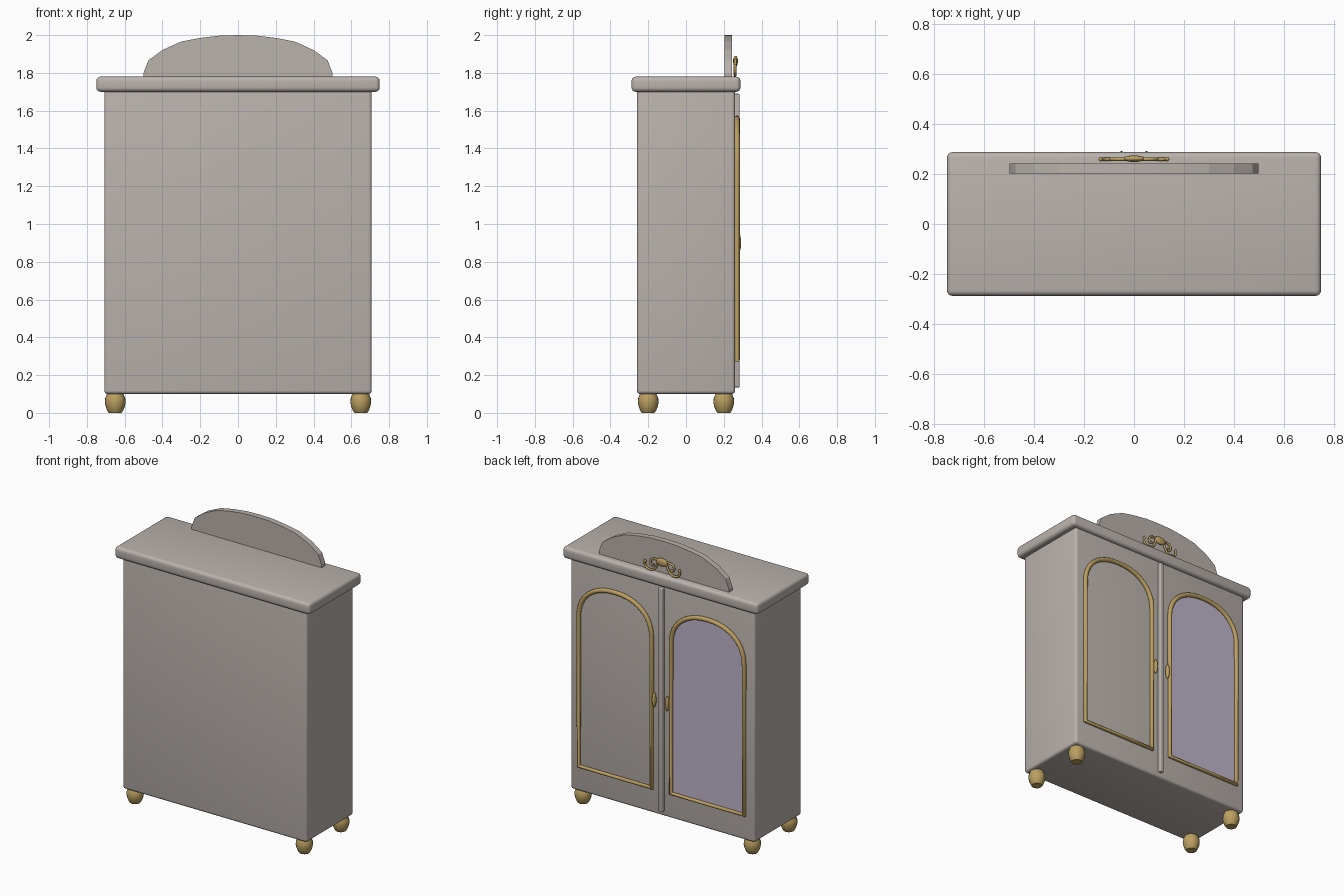
import bpy, bmesh, math

if "Cube" in bpy.data.objects:
    bpy.data.objects.remove(bpy.data.objects["Cube"])

def material(name, rgb):
    m = bpy.data.materials.new(name)
    m.diffuse_color = (*rgb, 1)
    m.use_nodes = True
    m.node_tree.nodes["Principled BSDF"].inputs["Base Color"].default_value = m.diffuse_color
    return m

PAINT = material("greige paint", (0.49, 0.445, 0.415))
GOLD = material("gold", (0.50, 0.35, 0.12))
MIRROR = material("lilac mirror", (0.52, 0.46, 0.60))

def finish(ob, mat, smooth=True):
    ob.data.materials.clear()
    ob.data.materials.append(mat)
    if smooth:
        bpy.ops.object.select_all(action='DESELECT')
        ob.select_set(True)
        bpy.context.view_layer.objects.active = ob
        bpy.ops.object.shade_smooth_by_angle(angle=math.radians(40))
    return ob

def from_bmesh(name, bm, mat, smooth=True):
    bmesh.ops.recalc_face_normals(bm, faces=bm.faces)
    me = bpy.data.meshes.new(name)
    bm.to_mesh(me)
    bm.free()
    ob = bpy.data.objects.new(name, me)
    bpy.context.collection.objects.link(ob)
    return finish(ob, mat, smooth)

def box(name, lo, hi, bevel, mat):
    bm = bmesh.new()
    bmesh.ops.create_cube(bm, size=1)
    for v in bm.verts:
        for i in range(3):
            v.co[i] = lo[i] if v.co[i] < 0 else hi[i]
    bmesh.ops.bevel(bm, geom=bm.edges[:], offset=bevel, segments=4,
                    profile=0.5, affect='EDGES')
    return from_bmesh(name, bm, mat)

def plate(name, pts, y0, y1, mat):
    # outline in x, z given thickness along y
    bm = bmesh.new()
    face = bm.faces.new([bm.verts.new((x, y0, z)) for x, z in pts])
    ext = bmesh.ops.extrude_face_region(bm, geom=[face])
    for g in ext['geom']:
        if isinstance(g, bmesh.types.BMVert):
            g.co.y = y1
    return from_bmesh(name, bm, mat, False)

def tube(name, pts, y, radius, mat, cyclic=False, smooth_path=False):
    cu = bpy.data.curves.new(name, 'CURVE')
    cu.dimensions = '3D'
    cu.bevel_depth = radius
    cu.bevel_resolution = 3
    cu.use_fill_caps = True
    if smooth_path:
        sp = cu.splines.new('BEZIER')
        sp.bezier_points.add(len(pts) - 1)
        for p, (x, z) in zip(sp.bezier_points, pts):
            p.co = (x, y, z)
            p.handle_left_type = p.handle_right_type = 'AUTO'
        sp.resolution_u = 6
    else:
        sp = cu.splines.new('POLY')
        sp.points.add(len(pts) - 1)
        for p, (x, z) in zip(sp.points, pts):
            p.co = (x, y, z, 1)
    sp.use_cyclic_u = cyclic
    ob = bpy.data.objects.new(name, cu)
    bpy.context.collection.objects.link(ob)
    bpy.ops.object.select_all(action='DESELECT')
    ob.select_set(True)
    bpy.context.view_layer.objects.active = ob
    bpy.ops.object.convert(target='MESH')
    return finish(bpy.context.view_layer.objects.active, mat)

def ellipsoid(name, loc, radii, mat):
    bm = bmesh.new()
    bmesh.ops.create_uvsphere(bm, u_segments=20, v_segments=12, radius=1)
    for v in bm.verts:
        v.co = [loc[i] + v.co[i] * radii[i] for i in range(3)]
    return from_bmesh(name, bm, mat)

def lathe(name, loc, profile, mat, n=20):
    bm = bmesh.new()
    rings = [[bm.verts.new((loc[0] + r * math.cos(2 * math.pi * i / n),
                            loc[1] + r * math.sin(2 * math.pi * i / n), z))
              for i in range(n)] for r, z in profile]
    for a, b in zip(rings, rings[1:]):
        for i in range(n):
            j = (i + 1) % n
            bm.faces.new((a[i], a[j], b[j], b[i]))
    bm.faces.new(rings[0])
    bm.faces.new(rings[-1])
    return from_bmesh(name, bm, mat)

def arch(cx, half, bottom, spring, top, n=24, e=2.2):
    # straight sides with a slightly squared elliptical head
    pts = [(cx - half, bottom), (cx + half, bottom)]
    for i in range(n + 1):
        t = math.pi * i / n
        c, s = math.cos(t), max(math.sin(t), 0)
        pts.append((cx + half * math.copysign(abs(c) ** (2 / e), c),
                    spring + (top - spring) * s ** (2 / e)))
    return pts

# cabinet carcass and top
box("cabinet_body", (-0.708, -0.26, 0.10), (0.708, 0.26, 1.715), 0.018, PAINT)
box("cabinet_top", (-0.75, -0.288, 1.70), (0.75, 0.288, 1.78), 0.022, PAINT)

# curved crest board, faceted outline
half = [(0.5, 1.77), (0.5, 1.80), (0.475, 1.866), (0.4, 1.921),
        (0.3, 1.966), (0.2, 1.985), (0.1, 1.997)]
plate("crest_board", half + [(0, 2.0)] + [(-x, z) for x, z in reversed(half)],
      0.203, 0.243, PAINT)

# strip between the doors
box("door_strip", (-0.015, 0.25, 0.135), (0.015, 0.283, 1.69), 0.006, PAINT)

# doors: gilded frames, handles, mirror on one side
for side, sx in (("left", 1), ("right", -1)):
    tube(side + "_door_frame", arch(sx * 0.355, 0.28, 0.28, 1.32, 1.56),
         0.27, 0.015, GOLD, cyclic=True)
    ellipsoid(side + "_handle", (sx * 0.05, 0.277, 0.90),
              (0.013, 0.015, 0.052), GOLD)
plate("mirror_panel", arch(-0.355, 0.28, 0.28, 1.32, 1.56), 0.259, 0.266, MIRROR)

# crest ornament
ellipsoid("ornament_boss", (0, 0.262, 1.862), (0.045, 0.013, 0.028), GOLD)
outer = [(0.135, 1.835), (0.13, 1.805), (0.10, 1.788), (0.065, 1.797),
         (0.045, 1.822), (0.035, 1.85)]
inner = [(0.03, 1.868), (0.065, 1.868), (0.09, 1.846), (0.083, 1.822),
         (0.066, 1.826)]
for side, sx in (("left", 1), ("right", -1)):
    for part, pts in (("outer", outer), ("inner", inner)):
        tube(f"ornament_{side}_{part}_scroll", [(sx * x, z) for x, z in pts],
             0.26, 0.0075, GOLD, smooth_path=True)
    ellipsoid(f"ornament_{side}_tip", (sx * 0.133, 0.26, 1.836),
              (0.009, 0.009, 0.011), GOLD)

# turned feet
foot = [(0.034, 0.0), (0.042, 0.012), (0.05, 0.032), (0.055, 0.055),
        (0.053, 0.078), (0.046, 0.095), (0.042, 0.105)]
for fy, sy in (("front", -1), ("back", 1)):
    for fx, sx in (("left", -1), ("right", 1)):
        lathe(f"{fy}_{fx}_foot", (sx * 0.65, sy * 0.2), foot, GOLD)
